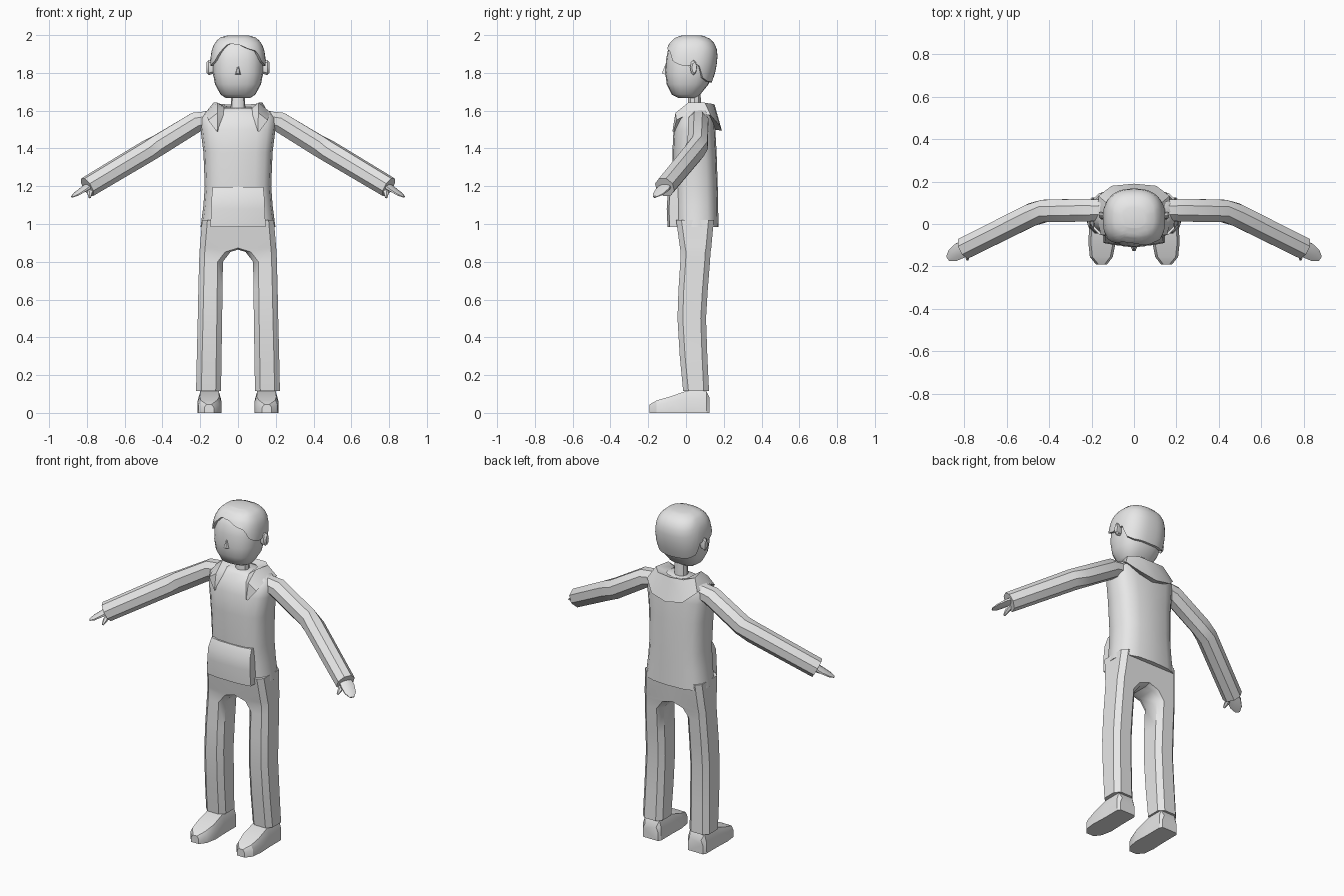
import bpy, bmesh, math
from mathutils import Vector

cube = bpy.data.objects.get("Cube")
if cube:
    bpy.data.objects.remove(cube, do_unlink=True)

grey = bpy.data.materials.new("light_grey")
grey.use_nodes = True
grey.diffuse_color = (0.8, 0.8, 0.8, 1)
grey.node_tree.nodes["Principled BSDF"].inputs["Base Color"].default_value = (0.8, 0.8, 0.8, 1)


def loft(name, rings, mirror=False, angle=35):
    """Skin a list of equal-length closed rings and cap both ends."""
    bm = bmesh.new()
    rows = [[bm.verts.new(p) for p in ring] for ring in rings]
    n = len(rows[0])
    for a, b in zip(rows, rows[1:]):
        for i in range(n):
            j = (i + 1) % n
            bm.faces.new((a[i], a[j], b[j], b[i]))
    bm.faces.new(rows[0][::-1])
    bm.faces.new(rows[-1])
    bmesh.ops.remove_doubles(bm, verts=bm.verts, dist=0.0005)
    bmesh.ops.recalc_face_normals(bm, faces=bm.faces)
    mesh = bpy.data.meshes.new(name)
    bm.to_mesh(mesh)
    bm.free()
    mesh.materials.append(grey)
    obj = bpy.data.objects.new(name, mesh)
    bpy.context.collection.objects.link(obj)
    if mirror:
        obj.modifiers.new("Mirror", "MIRROR")
    bpy.ops.object.select_all(action="DESELECT")
    obj.select_set(True)
    bpy.context.view_layer.objects.active = obj
    bpy.ops.object.shade_smooth_by_angle(angle=math.radians(angle))
    return obj


def oval(z, hx, front, back, n=16, power=0.8):
    """Rounded-box ring, flat in z."""
    cy, hy = (front + back) / 2, (back - front) / 2
    pts = []
    for i in range(n):
        a = math.tau * i / n
        c, s = math.cos(a), math.sin(a)
        pts.append((hx * math.copysign(abs(c) ** power, c),
                    cy + hy * math.copysign(abs(s) ** power, s), z))
    return pts


def chamfered(z, x0, x1, y0, y1, c=0.028):
    return [(x0 + c, y0, z), (x1 - c, y0, z), (x1, y0 + c, z), (x1, y1 - c, z),
            (x1 - c, y1, z), (x0 + c, y1, z), (x0, y1 - c, z), (x0, y0 + c, z)]


def tube(path, n=8):
    """Rings square to a path of (point, half width, half thickness)."""
    pts = [Vector(p) for p, _, _ in path]
    rings = []
    for i, (_, w, t) in enumerate(path):
        d = (pts[min(i + 1, len(pts) - 1)] - pts[max(i - 1, 0)]).normalized()
        side = d.cross(Vector((0, 0, 1))).normalized()
        up = side.cross(d)
        rings.append([pts[i] + side * w * math.cos(math.tau * (k + 0.5) / n)
                      + up * t * math.sin(math.tau * (k + 0.5) / n) for k in range(n)])
    return rings


# Head, shared profile: z, half width, front y, back y
HEAD = [(1.667, .065, -.04, .05), (1.685, .092, -.075, .075), (1.74, .122, -.102, .12),
        (1.80, .133, -.11, .142), (1.87, .134, -.106, .155), (1.92, .125, -.096, .15),
        (1.955, .108, -.075, .133), (1.978, .08, -.045, .105), (1.988, .04, -.005, .065)]


def head_ring_at(z, grow, n):
    z = min(max(z, HEAD[0][0]), HEAD[-1][0])
    for a, b in zip(HEAD, HEAD[1:]):
        if z <= b[0]:
            t = (z - a[0]) / (b[0] - a[0])
            w, f, k = (a[m] + (b[m] - a[m]) * t for m in (1, 2, 3))
            return oval(z, w + grow, f - grow, k + grow, n)


loft("head", [oval(*row, n=20) for row in HEAD], angle=50)

# Hair: shell whose lower edge follows a hairline, by degrees from the left side
LINE = [(-90, 1.95), (-72, 1.928), (-50, 1.915), (-36, 1.86), (-8, 1.835), (14, 1.845),
        (28, 1.775), (50, 1.755), (90, 1.75), (130, 1.755), (152, 1.775), (166, 1.845),
        (188, 1.835), (216, 1.86), (232, 1.91), (250, 1.955), (270, 1.95)]


def hairline(deg):
    deg = (deg + 90) % 360 - 90
    for (a, za), (b, zb) in zip(LINE, LINE[1:]):
        if deg <= b:
            return za + (zb - za) * (deg - a) / (b - a)


N = 48
hair = []
for step in range(-1, 9):
    t = math.sin(max(step, 0) / 8 * math.pi / 2)
    ring = []
    for i in range(N):
        low = hairline(360 * i / N)
        z = low + (1.988 - low) * t
        x, y, z = head_ring_at(z, -0.008 if step < 0 else 0.013, N)[i]
        ring.append((x, y, z + (0.011 * t if step > 0 else 0)))
    hair.append(ring)
loft("hair", hair, angle=40)

# Ears and nose
loft("ears", [[(x, 0.04 + dy + s * 0.018 * math.cos(math.tau * i / 8),
                1.828 + s * 0.04 * math.sin(math.tau * i / 8)) for i in range(8)]
              for x, s, dy in ((.12, .7, -.005), (.155, 1, 0), (.166, .7, .004))], True)
loft("nose", [[(-.018, -.10, 1.79), (.018, -.10, 1.79), (.004, -.10, 1.838), (-.004, -.10, 1.838)],
              [(-.007, -.128, 1.796), (.007, -.128, 1.796), (.002, -.112, 1.838),
               (-.002, -.112, 1.838)]], angle=20)

# Neck
loft("neck", [oval(1.58, .04, .005, .085, 10, 1), oval(1.7, .036, .012, .078, 10, 1)])

# Sweater body
loft("sweater", [oval(z, w, f, b, 16, 0.7) for z, w, f, b in (
    (.985, .198, -.06, .172), (1.1, .183, -.064, .17), (1.2, .176, -.068, .168),
    (1.38, .183, -.072, .162), (1.5, .198, -.066, .155), (1.56, .2, -.042, .148),
    (1.598, .17, -.015, .135), (1.615, .09, .0, .115))], angle=50)

# Front pocket
loft("pocket", [[(-w, -.03, z), (-w, f + .012, z), (-w / 2, f, z), (w / 2, f, z),
                 (w, f + .012, z), (w, -.03, z)] for z, w, f in (
    (.985, .146, -.098), (1.08, .142, -.102), (1.145, .139, -.098), (1.197, .134, -.074))], angle=25)

# Hood: band of inner, ridge, outer and tucked-under points, front tip to front tip
HOOD = [((.11, -.068, 1.492), (.105, -.072, 1.49), (.112, -.066, 1.488)),
        ((.078, -.035, 1.575), (.108, -.056, 1.588), (.158, -.05, 1.55)),
        ((.074, .0, 1.615), (.11, .012, 1.643), (.17, .03, 1.592)),
        ((.07, .085, 1.62), (.13, .1, 1.642), (.168, .132, 1.575)),
        ((.045, .108, 1.62), (.085, .145, 1.635), (.105, .18, 1.518)),
        ((0, .112, 1.618), (0, .152, 1.63), (0, .19, 1.494))]
half = []
for inner, ridge, outer in HOOD:
    under = (outer[0] * .85, .05 + (outer[1] - .05) * .75, outer[2] + .005)
    half.append([inner, ridge, outer, under])
other = [[(-x, y, z) for x, y, z in ring] for ring in half[-2::-1]]
loft("hood", half + other, angle=45)

# Sleeves, hands and thumbs
loft("sleeves", tube([((.12, .065, 1.56), .05, .045), ((.22, .065, 1.54), .058, .058),
                      ((.42, .062, 1.418), .057, .06), ((.48, .045, 1.385), .058, .06),
                      ((.798, -.113, 1.195), .056, .057)]), True, 42)
loft("hands", tube([((.775, -.1, 1.21), .034, .02), ((.82, -.125, 1.182), .042, .013),
                    ((.855, -.148, 1.158), .034, .009), ((.877, -.163, 1.144), .014, .004)]), True)
loft("thumbs", tube([((.775, -.11, 1.19), .016, .014), ((.785, -.145, 1.16), .014, .012),
                     ((.785, -.17, 1.14), .006, .005)], 6), True)

# Trouser legs, overlapping at the hips
loft("trousers", [chamfered(*row) for row in (
    (.115, .09, .222, -.015, .122), (.3, .087, .218, -.033, .113), (.5, .084, .213, -.045, .106),
    (.65, .082, .21, -.04, .115), (.8, .08, .206, -.03, .127), (.852, .04, .204, -.028, .13),
    (.875, -.035, .202, -.032, .134), (1.02, -.06, .19, -.052, .147))], True, 40)

# Shoes: cross-sections from heel to toe
loft("shoes", [[(x0, y, 0), (x1, y, 0), (x1, y, h * .65), (x1 - .012, y, h),
                (x0 + .012, y, h), (x0, y, h * .65)] for y, x0, x1, h in (
    (.125, .1, .2, .08), (.108, .09, .211, .115), (.0, .09, .211, .115), (-.09, .087, .215, .085),
    (-.155, .1, .208, .066), (-.192, .128, .178, .045))], True, 30)
